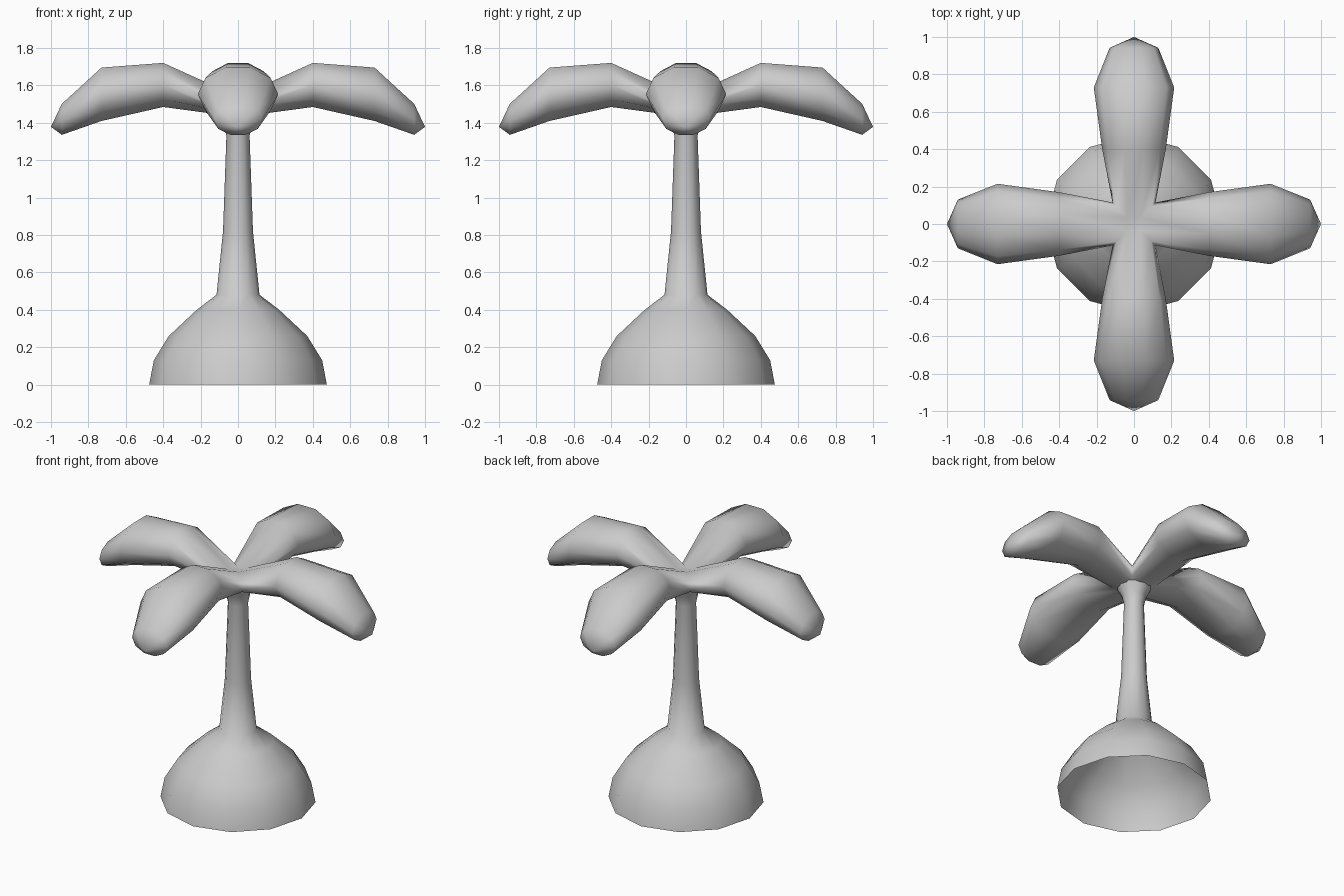
import bpy, bmesh
from math import sin, cos, pi, radians
from mathutils import Matrix

if "Cube" in bpy.data.objects:
    bpy.data.objects.remove(bpy.data.objects["Cube"])


def finish(bm, name):
    bmesh.ops.remove_doubles(bm, verts=bm.verts, dist=0.0005)
    bmesh.ops.recalc_face_normals(bm, faces=bm.faces)
    mesh = bpy.data.meshes.new(name)
    bm.to_mesh(mesh)
    bm.free()
    mesh.polygons.foreach_set("use_smooth", [True] * len(mesh.polygons))
    obj = bpy.data.objects.new(name, mesh)
    bpy.context.collection.objects.link(obj)
    return obj


def bridge(bm, rings):
    for a, b in zip(rings, rings[1:]):
        n = len(a)
        for i in range(n):
            j = (i + 1) % n
            bm.faces.new((a[i], a[j], b[j], b[i]))


# island mound and trunk: one open-bottomed 12-sided turned profile (radius, z)
profile = [(0.475, 0), (0.45, 0.13), (0.37, 0.26), (0.22, 0.40), (0.115, 0.48),
           (0.08, 0.82), (0.062, 1.33), (0.075, 1.39), (0.105, 1.45)]
bm = bmesh.new()
rings = [[bm.verts.new((r * cos(i * pi / 6), r * sin(i * pi / 6), z)) for i in range(12)]
         for r, z in profile]
bridge(bm, rings)
finish(bm, "mound_and_trunk")

# fronds: 10-sided tapering tubes, mitred together at the centre
# stations: x, centre z, half width, half height
stations = [(0.0, 1.495, 0.115, 0.063), (0.40, 1.602, 0.17, 0.124),
            (0.73, 1.552, 0.215, 0.150), (0.942, 1.418, 0.13, 0.087)]
SIDES = 10
bm = bmesh.new()
for k in range(4):
    turn = Matrix.Rotation(radians(90 * k), 3, 'Z')
    rings = []
    for x, zc, w, h in stations:
        ring = []
        for i in range(SIDES):
            a = 2 * pi * i / SIDES
            y = w * cos(a)
            px = abs(y) if x == 0 else x
            ring.append(bm.verts.new(turn @ Matrix.Translation((px, y, zc + h * sin(a))).translation))
        rings.append(ring)
    bridge(bm, rings)
    # rounded tip
    tip = bm.verts.new(turn @ Matrix.Translation((1.0, 0, 1.378)).translation)
    for i in range(SIDES):
        bm.faces.new((rings[-1][i], rings[-1][(i + 1) % SIDES], tip))
    # close the small gap at the crown centre
    top = bm.verts.new((0, 0, 1.555))
    bm.faces.new((rings[0][2], rings[0][3], top))
finish(bm, "fronds")
